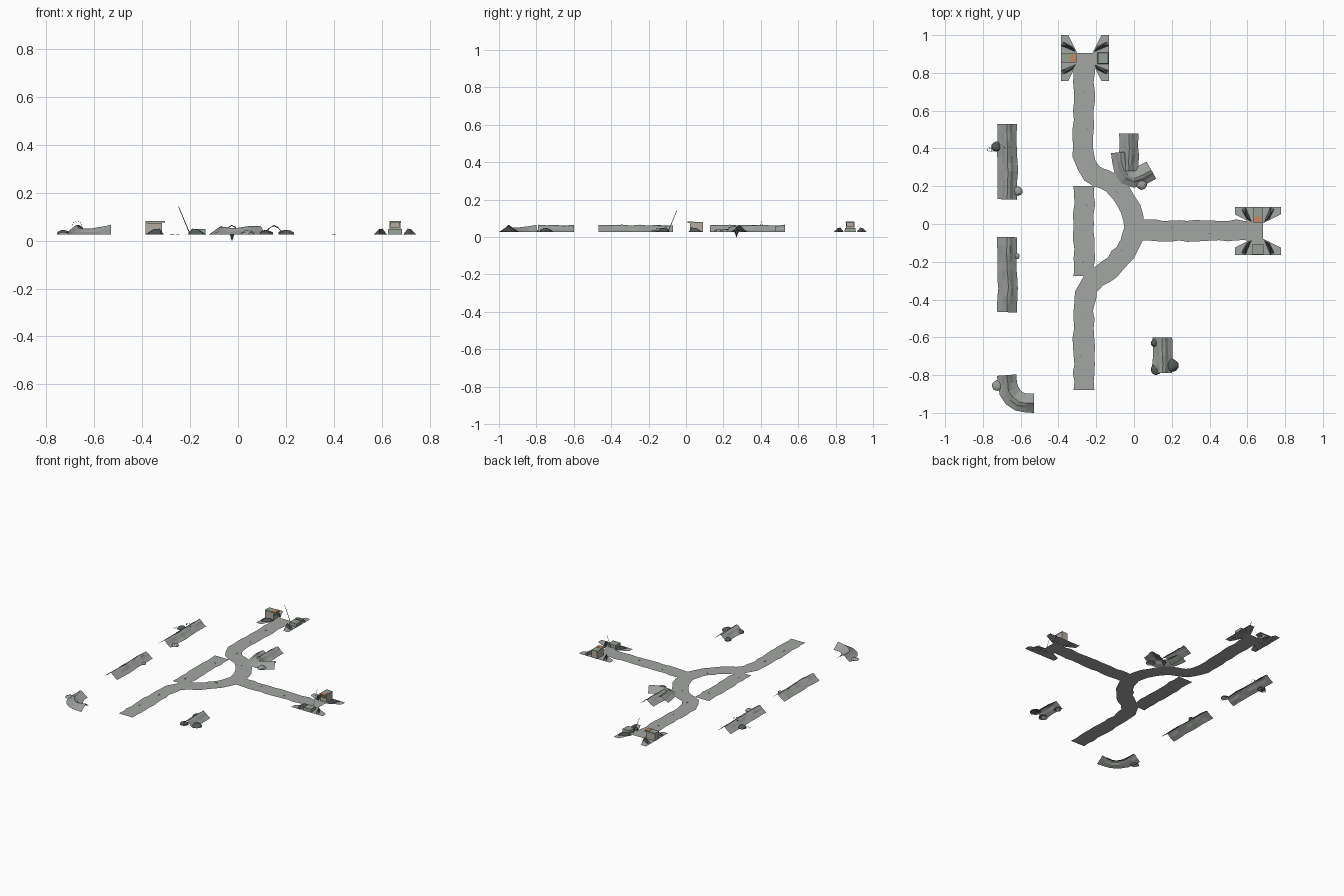
import bpy, bmesh, math, random
from mathutils import Vector, Matrix

if "Cube" in bpy.data.objects:
    bpy.data.objects.remove(bpy.data.objects["Cube"])

random.seed(4)
Z0 = 0.026          # ground level of the set


def material(name, rgb):
    m = bpy.data.materials.new(name)
    m.diffuse_color = (*rgb, 1)
    m.use_nodes = True
    m.node_tree.nodes["Principled BSDF"].inputs["Base Color"].default_value = m.diffuse_color
    return m


DIRT = material("dirt", (0.36, 0.38, 0.36))
EARTH = material("earth", (0.33, 0.35, 0.33))
DARK = material("dark", (0.09, 0.11, 0.105))
WALL = material("hut_wall", (0.45, 0.41, 0.35))
RUST = material("rust", (0.55, 0.25, 0.12))
GREEN = material("green", (0.3, 0.35, 0.3))


def finish(name, bm, mat, matrix=None):
    if matrix:
        bm.transform(matrix)
    me = bpy.data.meshes.new(name)
    bm.to_mesh(me)
    bm.free()
    me.materials.append(mat)
    ob = bpy.data.objects.new(name, me)
    bpy.context.collection.objects.link(ob)
    return ob


def smooth_path(pts, step=0.045):
    """Catmull-Rom samples through 2D points."""
    p = [Vector(q) for q in pts]
    p = [2 * p[0] - p[1]] + p + [2 * p[-1] - p[-2]]
    out = []
    for a, b, c, d in zip(p, p[1:], p[2:], p[3:]):
        n = max(1, round((c - b).length / step))
        for i in range(n):
            t = i / n
            out.append(0.5 * (2 * b + (c - a) * t + (2 * a - 5 * b + 4 * c - d) * t * t
                              + (3 * b - a - 3 * c + d) * t ** 3))
    return out + [p[-2]]


def sweep(name, pts, profile, mat, jitter=0.004, zj=0.0, dip=0.0):
    """Sweep an open (offset, height) profile along a ground path; dip lowers the middle."""
    bm = bmesh.new()
    path = smooth_path(pts)
    rows = []
    for i, c in enumerate(path):
        t = (path[min(i + 1, len(path) - 1)] - path[max(i - 1, 0)]).normalized()
        n = Vector((t.y, -t.x))
        inner = 0 < i < len(path) - 1
        k = 1 - dip * math.sin(math.pi * i / (len(path) - 1))
        row = []
        for o, h in profile:
            q = c + n * (o + (random.uniform(-jitter, jitter) if inner else 0))
            row.append(bm.verts.new((q.x, q.y, Z0 + h * k + (random.uniform(-zj, zj) if h > 0 else 0))))
        rows.append(row)
    for r, s in zip(rows, rows[1:]):
        for k in range(len(profile) - 1):
            bm.faces.new((r[k], s[k], s[k + 1], r[k + 1]))
    bmesh.ops.recalc_face_normals(bm, faces=bm.faces)
    if sum(f.normal.z for f in bm.faces) < 0:
        bmesh.ops.reverse_faces(bm, faces=bm.faces)
    return finish(name, bm, mat)


def box(name, lo, hi, mat, matrix=None, taper=1.0):
    bm = bmesh.new()
    bmesh.ops.create_cube(bm, size=1)
    lo, hi = Vector(lo), Vector(hi)
    for v in bm.verts:
        k = taper if v.co.z > 0 else 1
        v.co = Vector((v.co.x * k, v.co.y * k, v.co.z)) * (hi - lo) + (lo + hi) / 2
    return finish(name, bm, mat, matrix)


def rock(name, x, y, z, r, h, mat):
    """Rough half-buried boulder or bag pile."""
    bm = bmesh.new()
    bmesh.ops.create_icosphere(bm, subdivisions=2, radius=1)
    bmesh.ops.delete(bm, geom=[v for v in bm.verts if v.co.z < -0.1], context='VERTS')
    for v in bm.verts:
        v.co = Vector((v.co.x * r, v.co.y * r, max(v.co.z, 0) * h)) * random.uniform(0.9, 1.06)
    return finish(name, bm, mat, Matrix.Translation((x, y, z)))


# Trench floors
FLAT = [(-0.055, 0), (0, 0), (0.055, 0)]
sweep("trench_floor_main", [(-.265, .905), (-.265, .75), (-.265, .55), (-.268, .37), (-.22, .27),
                            (-.12, .215), (-.045, .13), (-.005, .03), (-.005, -.06), (-.05, -.15),
                            (-.13, -.24), (-.225, -.31), (-.265, -.42), (-.265, -.65), (-.265, -.88)],
      FLAT, DIRT, 0.005)
sweep("trench_floor_east", [(-.01, -.035), (.2, -.035), (.45, -.035), (.675, -.035)], FLAT, DIRT, 0.005)
sweep("trench_floor_side", [(-.265, .2), (-.265, 0), (-.265, -.275)],
      [(o, -0.001) for o, h in FLAT], DIRT, 0.005)

# Small debris on the floors
for i, (x, y) in enumerate([(-.27, .7), (-.25, .5), (-.22, .3), (-.07, -.14), (-.09, .17), (.2, -.02),
                            (.4, -.05), (-.27, -.5), (-.28, -.7), (-.25, .1), (-.27, -.2)]):
    m = Matrix.Translation((x, y, Z0)) @ Matrix.Rotation(random.uniform(0, 3), 4, 'Z')
    box(f"floor_debris_{i}", (-.008, -.001, 0), (.008, .001, .002), DARK, m)

# Earth parapets
BERM = [(-.052, 0), (-.03, .014), (-.014, .03), (0, .037), (.014, .028), (.026, .017), (.052, 0)]
sweep("parapet_north", [(-.672, .53), (-.672, .4), (-.668, .28), (-.672, .13)], BERM, EARTH, .003, .003)
sweep("parapet_middle", [(-.672, -.07), (-.672, -.2), (-.668, -.34), (-.672, -.467)], BERM, EARTH, .003, .003)
sweep("parapet_corner", [(-.674, -.8), (-.662, -.885), (-.61, -.942), (-.53, -.948)],
      BERM, EARTH, .003, .003, .4)
sweep("parapet_bastion_arm", [(-.027, .478), (-.027, .4), (-.027, .28)], BERM, EARTH, .003, .003)
sweep("parapet_bastion_bend", [(-.07, .38), (-.056, .29), (0, .242), (.092, .285)],
      BERM, EARTH, .003, .003, .2)
sweep("parapet_short", [(.15, -.6), (.15, -.7), (.15, -.79)], BERM, EARTH, .003, .003)

# Bag piles and boulders beside the parapets
for i, (x, y, r, h, m) in enumerate([
        (.112, -.63, .024, .018, DARK), (.118, -.77, .03, .018, DARK), (.2, -.748, .036, .02, DARK),
        (-.615, .175, .026, .016, EARTH), (-.725, -.855, .028, .01, EARTH),
        (-.728, .41, .028, .02, DARK), (-.62, -.17, .016, .012, EARTH), (.04, .21, .03, .018, EARTH)]):
    rock(f"bag_pile_{i}", x, y, Z0, r, h, m)

# Loose wire curls by the north parapet
for k in range(3):
    sweep(f"wire_curl_{k}", [(-.765 + .012 * k + .014 * math.cos(a), .395 + .014 * math.sin(a))
                             for a in (0, 1.2, 2.4, 3.6, 4.8)], [(-.001, .004), (.001, .004)], DARK, 0)

# Spike hanging below the bastion
bm = bmesh.new()
bmesh.ops.create_cone(bm, cap_ends=True, segments=6, radius1=.001, radius2=.014, depth=.034)
finish("hanging_spike", bm, DARK, Matrix.Translation((-.025, .27, .017)))

# Broken arch of wire barbs over the north parapet
for k in range(6):
    a = math.pi * k / 5
    box(f"wire_barb_{k}", (-.003, -.0015, -.001), (.003, .0015, .001), DARK,
        Matrix.Translation((-.672 + .018 * math.cos(a), .4 + .004 * (k % 3), .066 + .016 * math.sin(a)))
        @ Matrix.Rotation(1.57 - a, 4, 'Y'))


# Bunker end: bow-tie plate, hut, crate, wedges and aerial
def bunker(tag, matrix):
    half = [(-.127, .122), (-.088, .122), (-.04, .026), (.04, .026), (.088, .122), (.127, .122)]
    bm = bmesh.new()
    ring = half + [(x, -y) for x, y in reversed(half)]
    bm.faces.new([bm.verts.new((x, y, Z0 + .001)) for x, y in reversed(ring)])
    bm.normal_update()
    bmesh.ops.triangulate(bm, faces=bm.faces)
    finish(f"{tag}_bunker_plate", bm, DIRT, matrix)

    box(f"{tag}_hut_back", (-.127, -.022, Z0), (-.12, .022, .076), WALL, matrix)
    for s in (-1, 1):
        y = s * .020
        box(f"{tag}_hut_side_{s}", (-.12, y - .003, Z0), (-.058, y + .003, .074), WALL, matrix)
    box(f"{tag}_hut_front", (-.063, -.018, Z0), (-.058, .018, .055), WALL, matrix)
    box(f"{tag}_hut_roof", (-.127, -.024, .075), (-.045, .024, .081), GREEN, matrix)
    box(f"{tag}_roof_patch", (-.077, -.022, .081), (-.046, .02, .083), RUST, matrix)
    box(f"{tag}_crate", (.068, -.03, Z0), (.125, .03, .049), GREEN, matrix, .95)

    # Four earth wedges along the notches
    for sx in (-1, 1):
        for sy in (-1, 1):
            bm = bmesh.new()
            base = [bm.verts.new((x * sx, y * sy, Z0)) for x, y in
                    [(.05, .034), (.064, .06), (.118, .088), (.127, .066)]]
            top = [bm.verts.new((x * sx, y * sy, Z0 + z)) for x, y, z in
                   [(.068, .053, .024), (.092, .067, .022)]]
            for f in ((base[0], base[1], top[0]), (base[1], base[2], top[1], top[0]),
                      (base[2], base[3], top[1]), (base[3], base[0], top[0], top[1])):
                bm.faces.new(f)
            bmesh.ops.recalc_face_normals(bm, faces=bm.faces)
            finish(f"{tag}_wedge_{sx}_{sy}", bm, DARK, matrix)

    # Flat ribbon aerial
    bm = bmesh.new()
    bm.faces.new([bm.verts.new(c) for c in
                  ((.058, 0, Z0), (.062, 0, Z0), (.013, 0, .143), (.010, 0, .143))])
    finish(f"{tag}_aerial", bm, DARK, matrix)


bunker("north", Matrix.Translation((-.26, .878, 0)))
bunker("east", Matrix.Translation((.656, -.037, 0)) @ Matrix.Rotation(-math.pi / 2, 4, 'Z'))
